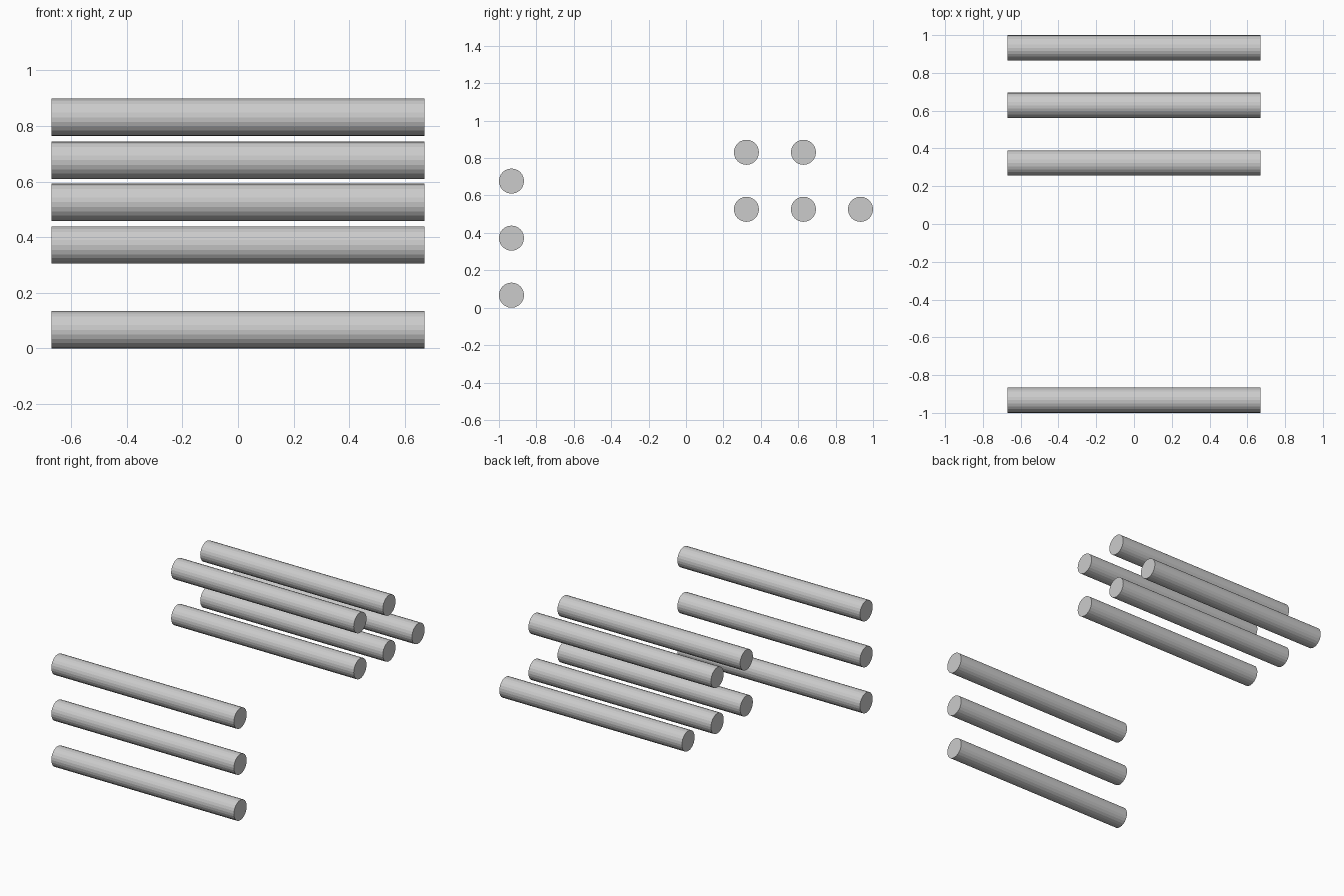
import bpy
from math import pi

if "Cube" in bpy.data.objects:
    bpy.data.objects.remove(bpy.data.objects["Cube"])

RADIUS, LENGTH, STEP = 0.067, 1.34, 0.305


def bar(name, y, z):
    """Round bar lying along x."""
    bpy.ops.mesh.primitive_cylinder_add(
        vertices=24, radius=RADIUS, depth=LENGTH,
        location=(0, y, z), rotation=(0, pi / 2, 0))
    bpy.context.object.name = name


# Front stack of three bars
for i in range(3):
    bar(f"front_bar_{i + 1}", -0.933, RADIUS + i * STEP)

# Rear lower row of three bars
for i in range(3):
    bar(f"rear_lower_bar_{i + 1}", 0.933 - i * STEP, 0.526)

# Rear upper row of two bars
for i in range(1, 3):
    bar(f"rear_upper_bar_{i}", 0.933 - i * STEP, 0.526 + STEP)
